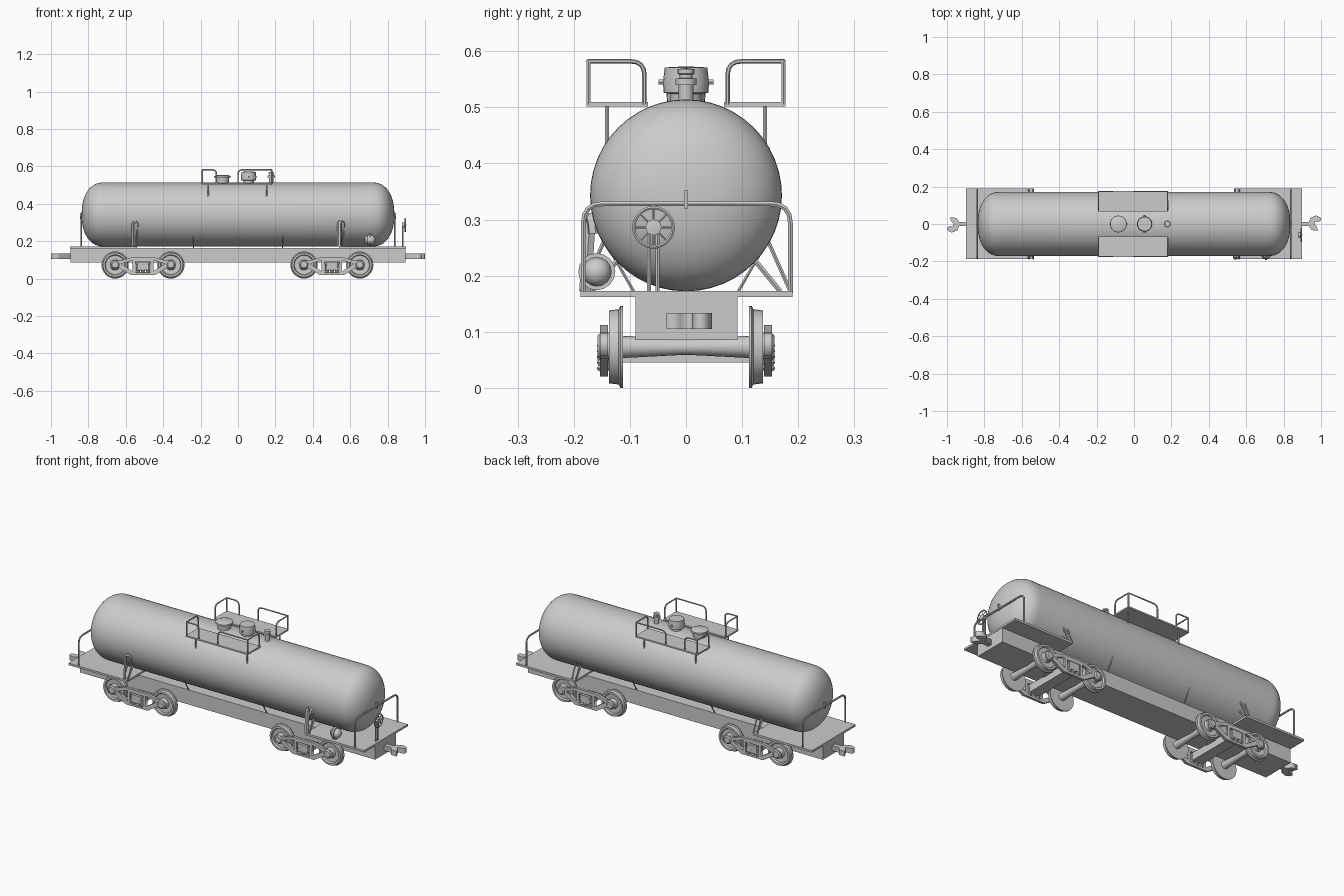
import bpy, bmesh, math
from mathutils import Vector

if "Cube" in bpy.data.objects:
    bpy.data.objects.remove(bpy.data.objects["Cube"])

def finish(name, bm, angle=35):
    bmesh.ops.remove_doubles(bm, verts=bm.verts, dist=1e-5)
    bmesh.ops.recalc_face_normals(bm, faces=bm.faces)
    me = bpy.data.meshes.new(name)
    bm.to_mesh(me)
    bm.free()
    ob = bpy.data.objects.new(name, me)
    bpy.context.collection.objects.link(ob)
    if angle:
        select(ob)
        bpy.ops.object.shade_smooth_by_angle(angle=math.radians(angle))
    return ob

def select(ob):
    bpy.ops.object.select_all(action='DESELECT')
    ob.select_set(True)
    bpy.context.view_layer.objects.active = ob

def box(name, x0, x1, y0, y1, z0, z1):
    bm = bmesh.new()
    bmesh.ops.create_cube(bm, size=1)
    for v in bm.verts:
        v.co = ((x0 + x1) / 2 + v.co.x * (x1 - x0), (y0 + y1) / 2 + v.co.y * (y1 - y0),
                (z0 + z1) / 2 + v.co.z * (z1 - z0))
    return finish(name, bm, 0)

def lathe(name, profile, axis='Z', loc=(0, 0, 0), flip=1, n=24):
    """Revolve (radius, height) points about an axis."""
    bm = bmesh.new()
    rings = []
    for r, h in profile:
        ring = []
        for i in range(n):
            a = 2 * math.pi * i / n
            c, s, t = r * math.cos(a), r * math.sin(a), h * flip
            p = {'X': (t, c, s), 'Y': (c, t, s), 'Z': (c, s, t)}[axis]
            ring.append(bm.verts.new(Vector(p) + Vector(loc)))
        rings.append(ring)
    for a, b in zip(rings, rings[1:]):
        for i in range(n):
            j = (i + 1) % n
            bm.faces.new((a[i], a[j], b[j], b[i]))
    return finish(name, bm)

def rounded(pts, r):
    out = [Vector(pts[0])]
    for a, b, c in zip(pts, pts[1:], pts[2:]):
        a, b, c = Vector(a), Vector(b), Vector(c)
        p, q = b + (a - b).normalized() * r, b + (c - b).normalized() * r
        out += [p.lerp(b, t).lerp(b.lerp(q, t), t) for t in (0, .25, .5, .75, 1)]
    return out + [Vector(pts[-1])]

def curve_mesh(name, splines, dims, closed, **props):
    cu = bpy.data.curves.new(name, 'CURVE')
    cu.dimensions = dims
    for k, v in props.items():
        setattr(cu, k, v)
    for pts in splines:
        sp = cu.splines.new('POLY')
        sp.points.add(len(pts) - 1)
        for p, co in zip(sp.points, pts):
            p.co = (*co, 1) if len(co) == 3 else (*co, 0, 1)
        sp.use_cyclic_u = closed
    ob = bpy.data.objects.new(name, cu)
    bpy.context.collection.objects.link(ob)
    select(ob)
    bpy.ops.object.convert(target='MESH')
    return bpy.context.object

def tube(name, pts, r, bend=0, closed=False):
    pts = rounded(pts, bend) if bend else pts
    ob = curve_mesh(name, [pts], '3D', closed, bevel_depth=r, bevel_resolution=1, use_fill_caps=True)
    bpy.ops.object.shade_smooth_by_angle(angle=math.radians(50))
    return ob

def plate(name, splines, thick):
    return curve_mesh(name, splines, '2D', True, fill_mode='BOTH', extrude=thick / 2)

# Tank with domed ends
R, CZ = 0.171, 0.343
dome = [(R * math.cos(a) ** .9, .72 + .116 * math.sin(a) ** .9)
        for a in [math.pi / 2 * i / 14 for i in range(14)]] + [(0, .836)]
lathe('tank', [(r, -h) for r, h in reversed(dome)] + dome, 'X', (0, 0, CZ), n=48)

# Underframe and end decks
box('centre_sill', -.895, .895, -.09, .092, .085, .165)
for s in (-1, 1):
    x0, x1 = sorted((s * .54, s * .897))
    box('end_deck', x0, x1, -.188, .19, .162, .173)
    # End handrail
    x = s * .838
    tube('end_handrail', [(x, -.183, .17), (x, -.183, .328), (x, .186, .328), (x, .186, .17)], .005, .035)
    box('handrail_bracket', x - .008, x + .008, -.004, .004, .32, .352)
    # Coupler with hooked knuckle
    outline = [(.88, -.012), (.935, -.012), (.95, -.033), (.985, -.035), (.975, -.01), (.964, 0),
               (.968, .014), (.984, .011), (1, .02), (.998, .035), (.975, .046), (.945, .034),
               (.935, .012), (.88, .012)]
    c = plate('coupler', [[(s * a, s * b) for a, b in outline]], .028)
    c.location.z = .119
    # Tank braces on each side
    for t in (-1, 1):
        for dx in (-.012, .012):
            tube('tank_brace', [(s * .55 + dx, t * .186, .172), (s * .55 + dx, t * .146, .262)], .004)
        tube('inner_brace', [(s * .55, t * .168, .172), (s * .55, t * .122, .228)], .005)
        tube('sill_strut', [(s * .237, t * .088, .163), (s * .237, t * .13, .236)], .003)
# Bent pipes resting on the tank's front side
for x, w, r in ((-.562, .025, .007), (.542, .018, .012)):
    tube('side_pipe', [(x, -.18, .172), (x, -.171, .302), (x + w, -.165, .302), (x + w, -.163, .275)], r, .012)

# Trucks
wheel = [(0, .112), (.073, .112), (.073, .117), (.067, .12), (.065, .137), (.055, .137), (.051, .128),
         (.028, .126), (.024, .139), (0, .139)]
frame_half = [(0, .112), (.065, .112), (.12, .096), (.165, .098), (.178, .085), (.175, .058),
              (.125, .056), (.065, .02), (0, .02)]
frame = frame_half + [(-x, z) for x, z in frame_half[-2:0:-1]]
window = [(.055, .098), (.118, .079), (.055, .04)]
middle = [(-.04, .032), (.04, .032), (.04, .092), (-.04, .092)]
spring = [(0, .03)] + [(.012 if i % 2 else .009, .03 + .005 * i) for i in range(11)] + [(0, .08)]
for cx in (-.508, .502):
    box('truck_bolster', cx - .03, cx + .03, -.158, .158, .045, .087)
    lathe('truck_pivot', [(0, .08), (.045, .08), (.045, .09), (0, .09)], 'Z', (cx, 0, 0))
    for dx in (-.149, .149):
        lathe('axle', [(0, -.115), (.02, -.115), (.014, 0), (.02, .115), (0, .115)], 'Y', (cx + dx, 0, .073), n=16)
    for s in (-1, 1):
        f = plate('side_frame', [frame, window, [(-x, z) for x, z in window], middle], .014)
        f.rotation_euler.x = math.pi / 2
        f.location = (cx, s * .146, 0)
        for dx in (-.149, .149):
            lathe('wheel', wheel, 'Y', (cx + dx, 0, .073), s, 32)
            lathe('journal_box', [(0, .136), (.024, .136), (.024, .152), (.017, .158), (0, .158)],
                  'Y', (cx + dx, 0, .075), s, 12)
        for dx in (-.026, 0, .026):
            lathe('spring', spring, 'Z', (cx + dx, s * .147, 0), n=12)

# Roof walkways, legs and railings
for s in (-1, 1):
    yi, yo = s * .074, s * .174
    y0, y1 = sorted((s * .068, s * .177))
    box('walkway', -.193, .183, y0, y1, .501, .509)
    for x in (-.158, .155):
        tube('walkway_leg', [(x, s * .141, .43), (x, s * .141, .503)], .004)
    for xa, xb in ((-.115, -.19), (0, .18)):
        top = .582
        tube('roof_rail', rounded([(xa, yo, .505), (xa, yo, top), (xb, yo, top)], .025)
             + rounded([(xb, yo, top), (xb, yi, top), (xb, yi, .505)], .025)[1:], .004)
        tube('rail_post', [(xb, yo, .505), (xb, yo, top)], .004)

# Roof fittings
lathe('manway', [(0, .5), (.033, .5), (.036, .54), (.045, .541), (.044, .548), (.03, .553), (0, .555)],
      'Z', (-.083, 0, 0))
lathe('valve_dome', [(0, .5), (.028, .5), (.028, .524), (.04, .526), (.041, .545), (.038, .571), (0, .573)],
      'Z', (.057, 0, 0))
tube('dome_bolt', [(.057, -.049, .545), (.057, .049, .545)], .005)
lathe('safety_valve', [(0, .5), (.013, .5), (.013, .54), (.019, .54), (.019, .551), (.012, .552),
                       (.012, .558), (.015, .56), (.015, .568), (0, .57)], 'Z', (.178, 0, 0), n=16)

# Hand brake wheel on its stand
bx, by, bz = .894, -.058, .286
ring = [(bx, by + .035 * math.cos(a), bz + .035 * math.sin(a)) for a in [math.pi * i / 12 for i in range(24)]]
tube('brake_wheel_rim', ring, .0035, closed=True)
for y, z in [(p[1], p[2]) for p in ring[::3]]:
    tube('brake_wheel_spoke', [(bx, by, bz), (bx, y, z)], .002)
lathe('brake_wheel_hub', [(0, -.018), (.014, -.018), (.014, .004), (0, .006)], 'X', (bx, by, bz), n=16)
for y in (-.066, -.051):
    tube('brake_stand', [(bx - .012, y, .17), (bx - .012, y, bz)], .004)

# Air reservoir on the deck corner
lathe('air_reservoir', [(0, -.03), (.015, -.026), (.026, -.012), (.026, -.005), (.033, -.005), (.033, .005),
                        (.026, .005), (.024, .016), (.015, .026), (0, .03)], 'X', (.705, -.159, .207), n=16)
